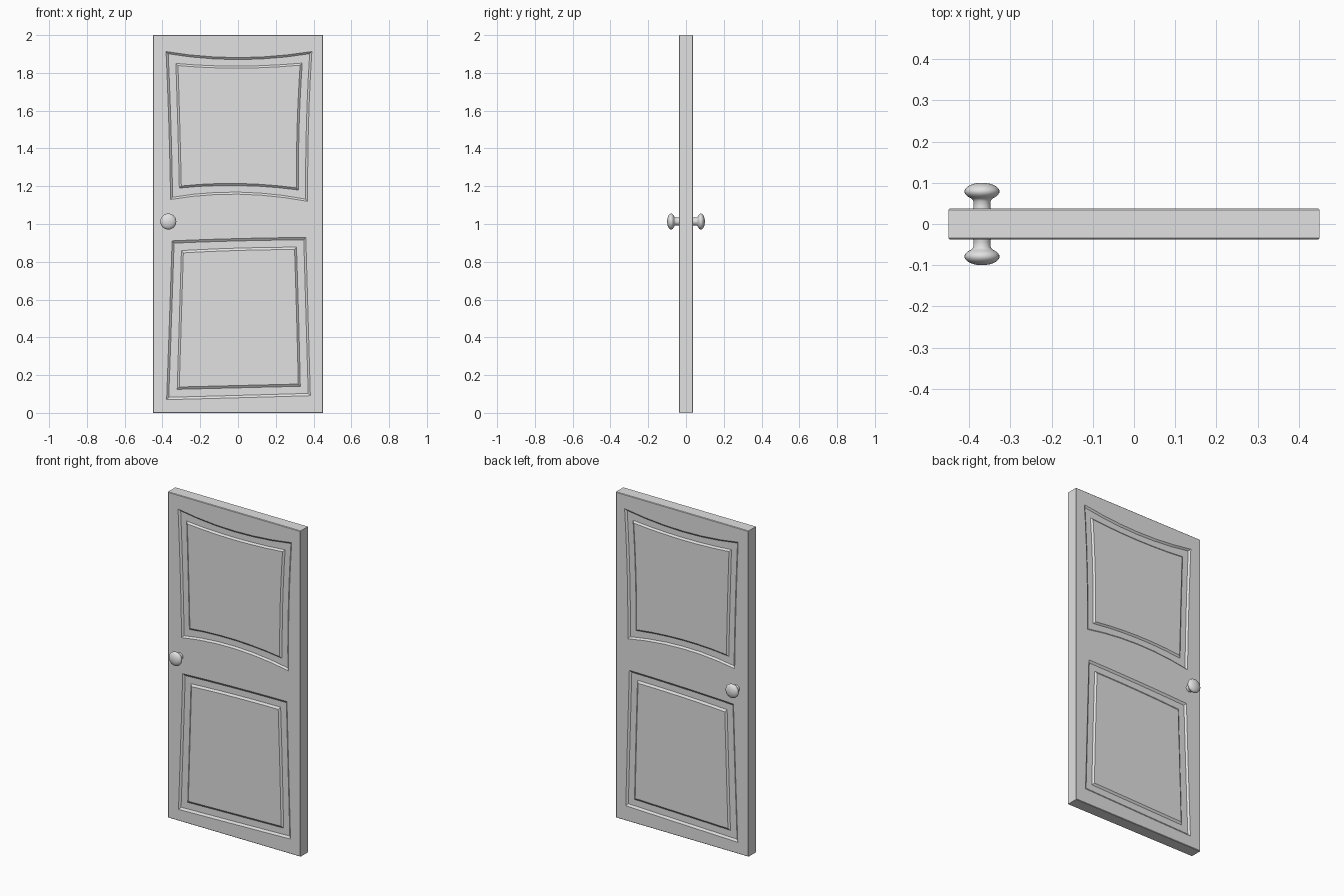
import bpy, bmesh, math
from mathutils import Vector

if "Cube" in bpy.data.objects:
    bpy.data.objects.remove(bpy.data.objects["Cube"])

grey = bpy.data.materials.new("light_grey")
grey.diffuse_color = (0.75, 0.75, 0.75, 1)
grey.use_nodes = True
grey.node_tree.nodes["Principled BSDF"].inputs["Base Color"].default_value = grey.diffuse_color

HALF_T = 0.0375   # half door thickness
DEPTH = 0.009     # groove depth
CH = 0.003        # edge chamfer
SEG = 6


def curved_loop(pts):
    """Closed loop of corner, mid, corner, mid... points with parabolic sides."""
    out = []
    for i in range(0, 8, 2):
        a, m, b = (Vector(pts[(i + k) % 8]) for k in range(3))
        c = 2 * m - (a + b) / 2
        for s in range(SEG):
            t = s / SEG
            out.append(a * (1 - t) ** 2 + c * 2 * t * (1 - t) + b * t * t)
    return out


def toward_centre(loop, k):
    c = sum(loop, Vector((0, 0))) / len(loop)
    return [p + (c - p) * k for p in loop]


# (outer, inner) outlines of each raised panel, in x and z
PANELS = [
    ([(-.381, 1.913), (0, 1.881), (.391, 1.913), (.373, 1.52), (.369, 1.12),
      (0, 1.158), (-.357, 1.13), (-.366, 1.52)],
     [(-.325, 1.846), (0, 1.832), (.336, 1.848), (.320, 1.52), (.316, 1.184),
      (0, 1.208), (-.307, 1.194), (-.315, 1.52)]),
    ([(-.349, .911), (0, .923), (.359, .929), (.371, .51), (.383, .091),
      (0, .080), (-.378, .070), (-.363, .49)],
     [(-.296, .855), (0, .868), (.306, .873), (.317, .51), (.326, .145),
      (0, .137), (-.318, .129), (-.307, .49)]),
]

bm = bmesh.new()


def add_loop(loop, y):
    return [bm.verts.new((p.x, y, p.y)) for p in loop]


def bridge(a, b):
    n = len(a)
    for i in range(n):
        j = (i + 1) % n
        bm.faces.new((a[i], a[j], b[j], b[i]))


def loop_edges(v):
    return [bm.edges.new((v[i], v[(i + 1) % len(v)])) for i in range(len(v))]


def rect(inset):
    x, z0, z1 = .45 - inset, inset, 2 - inset
    return [Vector(p) for p in ((-x, z1), (x, z1), (x, z0), (-x, z0))]


# door leaf: each side is a flat face with grooved, raised panels
rims = []
for s in (-1, 1):
    face_y, low_y = s * HALF_T, s * (HALF_T - DEPTH)
    border = add_loop(rect(CH), face_y)
    edges = loop_edges(border)
    rings = []
    for outer, inner in PANELS:
        o, i = curved_loop(outer), curved_loop(inner)
        ring = [add_loop(o, face_y), add_loop(toward_centre(o, .03), low_y),
                add_loop(toward_centre(i, -.012), low_y),
                add_loop(toward_centre(i, .022), face_y)]
        edges += loop_edges(ring[0])
        rings.append(ring)
    bmesh.ops.triangle_fill(bm, use_beauty=True, use_dissolve=False,
                            edges=edges, normal=(0, s, 0))
    for ring in rings:
        for a, b in zip(ring, ring[1:]):
            bridge(a, b)
        bm.faces.new(ring[-1])
    rim = add_loop(rect(0), s * (HALF_T - CH))
    bridge(border, rim)
    rims.append(rim)
bridge(rims[0], rims[1])
bmesh.ops.recalc_face_normals(bm, faces=bm.faces)


def finish(bm, name, smooth):
    me = bpy.data.meshes.new(name)
    bm.to_mesh(me)
    bm.free()
    ob = bpy.data.objects.new(name, me)
    bpy.context.collection.objects.link(ob)
    me.materials.append(grey)
    if smooth:
        for p in me.polygons:
            p.use_smooth = True
    return ob


finish(bm, "door_leaf", False)

# knobs: lathed neck and flattened ball, one on each side
profile = [(.022, .034), (.0205, .044), (.021, .056), (.024, .0605)]
for k in range(11):
    a = math.radians(-50 + 14 * k)
    profile.append((max(.0425 * math.cos(a), 0), .079 + .021 * math.sin(a)))
N = 32
for s, name in ((-1, "front_knob"), (1, "back_knob")):
    bm = bmesh.new()
    prev = None
    for r, y in profile[:-1]:
        ring = [bm.verts.new((-.369 + r * math.cos(2 * math.pi * i / N), s * y,
                              1.013 + r * math.sin(2 * math.pi * i / N)))
                for i in range(N)]
        if prev:
            bridge(prev, ring)
        prev = ring
    tip = bm.verts.new((-.369, s * .1, 1.013))
    for i in range(N):
        bm.faces.new((prev[i], prev[(i + 1) % N], tip))
    bmesh.ops.recalc_face_normals(bm, faces=bm.faces)
    # keep outward orientation of the open-ended lathe
    if bm.faces[:][-1].normal.y * s < 0:
        bmesh.ops.reverse_faces(bm, faces=bm.faces[:])
    finish(bm, name, True)
